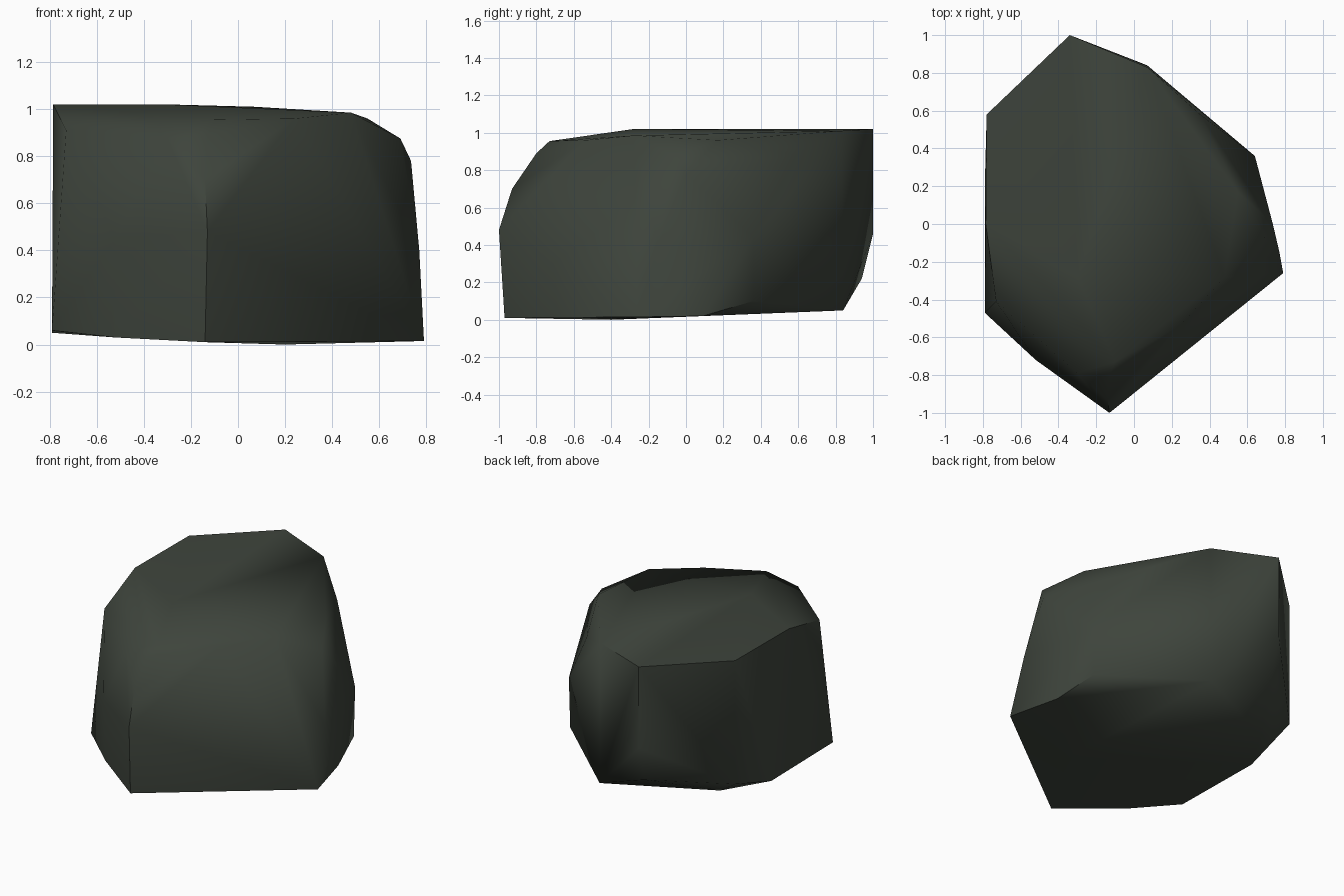
import bpy, bmesh, math

if "Cube" in bpy.data.objects:
    bpy.data.objects.remove(bpy.data.objects["Cube"])

# Key corners of the boulder, grouped by height band
CORNERS = [
    # underside rim
    (-.14, -.97, .01), (.79, -.26, .015), (.7, .09, .02), (.07, .84, .05),
    (-.61, .5, .05), (-.79, .2, .05), (-.79, -.47, .06), (-.52, -.70, .03), (.2, -.4, 0),
    # lower and middle bulge
    (.63, .36, .1), (-.34, .94, .22), (-.78, .58, .17), (.64, .36, .44),
    (-.34, 1, .46), (-.13, -1, .48), (.77, -.15, .4), (-.52, -.72, .45),
    # shoulder
    (-.14, -.93, .7), (-.13, -.8, .89), (-.3, -.79, .88), (-.73, -.41, .91),
    (.735, 0, .78), (.69, -.07, .875), (.35, .58, .88),
    # flat top rim
    (-.1, -.73, .955), (.24, -.54, .96), (.48, -.28, .985), (.55, .17, .96),
    (.07, .83, 1.01), (-.34, 1, 1.02), (-.78, .58, 1.02), (-.785, 0, 1.02), (-.3, -.28, 1.02),
]

# Boulder: convex skin over the corners
bm = bmesh.new()
for c in CORNERS:
    bm.verts.new(c)
bmesh.ops.convex_hull(bm, input=bm.verts[:])
loose = [v for v in bm.verts if not v.link_faces]
bmesh.ops.delete(bm, geom=loose, context='VERTS')
bmesh.ops.recalc_face_normals(bm, faces=bm.faces[:])
mesh = bpy.data.meshes.new("boulder")
bm.to_mesh(mesh)
bm.free()
rock = bpy.data.objects.new("boulder", mesh)
bpy.context.collection.objects.link(rock)

# Dark grey-green stone
stone = bpy.data.materials.new("dark mossy stone")
stone.diffuse_color = (.048, .058, .045, 1)
stone.use_nodes = True
stone.node_tree.nodes["Principled BSDF"].inputs["Base Color"].default_value = stone.diffuse_color
mesh.materials.append(stone)

# Soft shading with the hard corners kept crisp
bpy.context.view_layer.objects.active = rock
rock.select_set(True)
bpy.ops.object.shade_smooth_by_angle(angle=math.radians(60))
